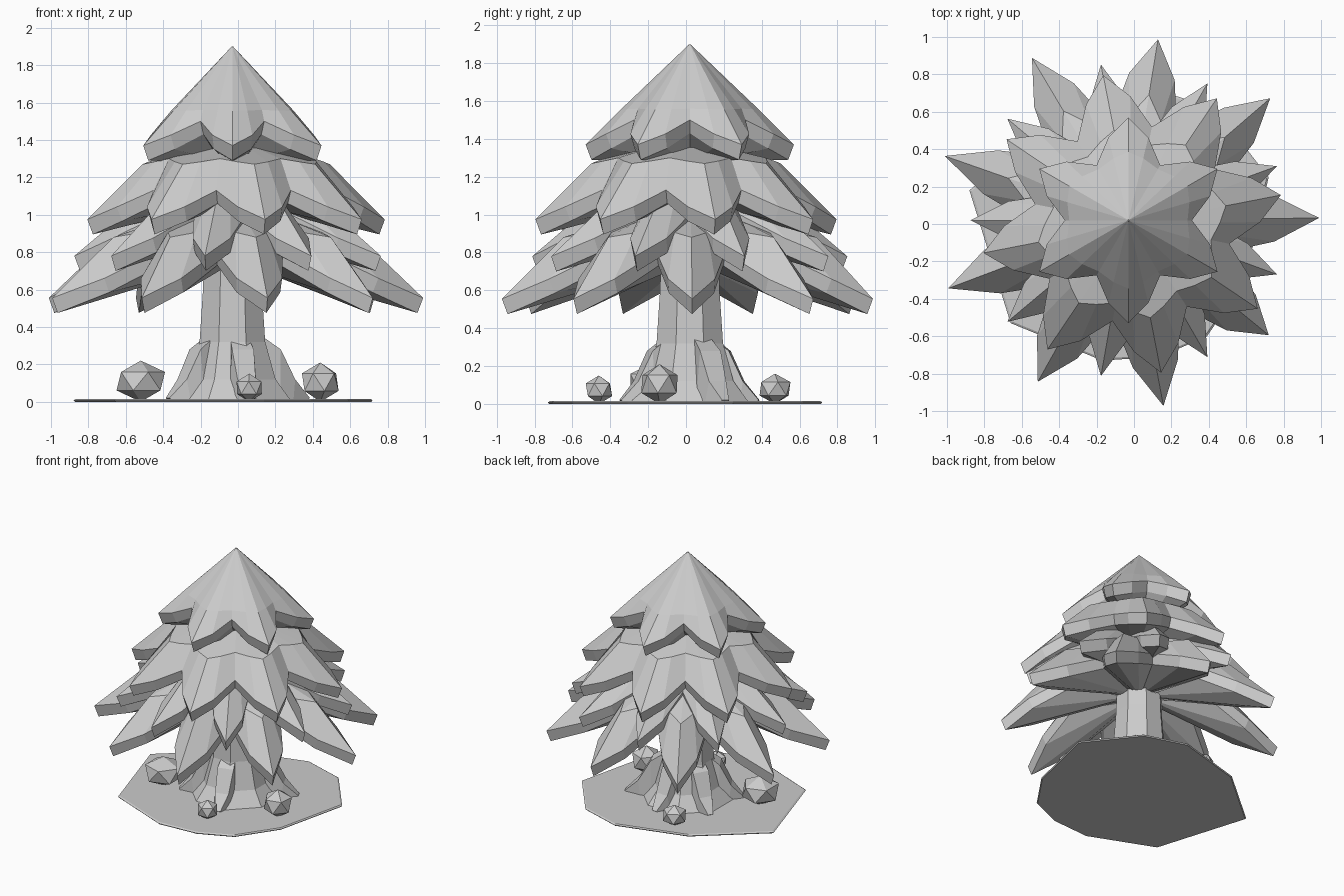
import bpy, bmesh
from math import cos, sin, pi, radians
from mathutils import Matrix, Vector

cube = bpy.data.objects.get("Cube")
if cube:
    bpy.data.objects.remove(cube)

grey = bpy.data.materials.new("light_grey")
grey.use_nodes = True
GREY = (0.6, 0.6, 0.6, 1)
grey.diffuse_color = GREY
grey.node_tree.nodes["Principled BSDF"].inputs["Base Color"].default_value = GREY

AXIS = (-0.03, 0.02)  # trunk axis


def finish(name, bm):
    bmesh.ops.recalc_face_normals(bm, faces=bm.faces)
    mesh = bpy.data.meshes.new(name)
    bm.to_mesh(mesh)
    bm.free()
    mesh.materials.append(grey)
    obj = bpy.data.objects.new(name, mesh)
    bpy.context.collection.objects.link(obj)
    return obj


def loft(name, rings):
    """Skin a stack of equal-sized point loops; close both ends with fans."""
    bm = bmesh.new()
    loops = [[bm.verts.new(p) for p in ring] for ring in rings]
    n = len(loops[0])
    for a, b in zip(loops, loops[1:]):
        for i in range(n):
            j = (i + 1) % n
            bm.faces.new((a[i], a[j], b[j], b[i]))
    for end in (loops[0], loops[-1]):
        centre = sum((v.co for v in end), Vector()) / n
        hub = bm.verts.new(centre)
        for i in range(n):
            bm.faces.new((end[i], end[(i + 1) % n], hub))
    return finish(name, bm)


def polar(r, angle, z, centre=AXIS):
    return (centre[0] + r * cos(angle), centre[1] + r * sin(angle), z)


def star_ring(reach, offset, centre, tip, valley, bulge=0.0):
    """Loop of points, one star arm per reach factor, with rounded shoulders."""
    pts = []
    step = 2 * pi / len(reach)
    mid_r = tip[0] * (1 - bulge) + valley[0] * bulge
    mid_z = tip[1] * 0.57 + valley[1] * 0.43
    for i, scale in enumerate(reach):
        a = radians(offset) + i * step
        pts.append(polar(tip[0] * scale, a, tip[1], centre))
        pts.append(polar(mid_r, a + step * 0.225, mid_z, centre))
        pts.append(polar(valley[0], a + step * 0.5, valley[1], centre))
        pts.append(polar(mid_r, a + step * 0.775, mid_z, centre))
    return pts


def bough_tier(name, reach, offset, centre, top, shoulder_tip, shoulder_valley,
               tip, valley, under):
    low_tip = (tip[0] - 0.03, tip[1] - 0.08)
    low_valley = (valley[0] - 0.03, valley[1] - 0.07)
    even = [1] * len(reach)
    loft(name, [
        star_ring(even, offset, centre, top, top),
        star_ring(even, offset, centre, shoulder_tip, shoulder_valley, 0.5),
        star_ring(reach, offset, centre, tip, valley, 0.45),
        star_ring(reach, offset, centre, low_tip, low_valley, 0.45),
        star_ring(even, offset, centre, under, under),
    ])


# Four overlapping star-shaped tiers of boughs
bough_tier("top_boughs", [1] * 6, 30, AXIS, (0.003, 1.9), (0.365, 1.555), (0.316, 1.56),
           (0.55, 1.37), (0.34, 1.5), (0.12, 1.28))
bough_tier("upper_boughs", [1] * 8, 11, (-0.01, 0.0), (0.18, 1.36), (0.51, 1.27),
           (0.43, 1.3), (0.81, 0.975), (0.53, 1.13), (0.12, 1.06))
bough_tier("middle_boughs", [1] * 9, 20, AXIS, (0.15, 1.2), (0.5, 1.07), (0.33, 1.09),
           (0.845, 0.78), (0.41, 1.0), (0.12, 0.88))
lower_reach = [1.02, 1.0, 0.98, 1.01, 1.04, 1.03, 0.99, 1.01, 0.97]
bough_tier("lower_boughs", lower_reach, 0.7, AXIS, (0.15, 1.05), (0.68, 0.88),
           (0.43, 0.94), (1.0, 0.555), (0.53, 0.8), (0.12, 0.73))

# Flared trunk
profile = [(0.34, 0.005), (0.25, 0.12), (0.19, 0.32), (0.17, 0.6), (0.16, 1.0)]
loft("trunk", [[polar(r, (i + 0.5) * pi / 4, z) for i in range(8)] for r, z in profile])

# Buttress roots
sections = [(0.15, 0.34, 0.05), (0.23, 0.28, 0.06), (0.31, 0.12, 0.05), (0.4, 0.02, 0.02)]
roots = [(-75, 0.95), (25, 1.12), (85, 0.92), (150, 0.95), (210, 1.0)]
for k, (degrees, length) in enumerate(roots):
    spin = (Matrix.Translation((*AXIS, 0)) @ Matrix.Rotation(radians(degrees), 4, "Z")
            @ Matrix.Diagonal((length, 1, 1, 1)))
    rings = []
    for r, z, w in sections:
        foot = r * 0.95
        loop = [(r, -w, z), (r, w, z), (foot, w * 1.3, 0.005), (foot, -w * 1.3, 0.005)]
        rings.append([spin @ Vector(p) for p in loop])
    loft(f"root_{k + 1}", rings)

# Ground disc with an uneven outline
outline = [(-0.66, -0.53), (-0.17, -0.73), (0.14, -0.71), (0.39, -0.6), (0.59, -0.31),
           (0.72, 0.25), (0.43, 0.62), (0.11, 0.72), (-0.42, 0.57), (-0.88, 0.18)]
loft("ground_disc", [[(x * s, y * s, z) for x, y in outline]
                     for s, z in ((0.99, 0.0), (1.0, 0.008), (0.985, 0.015))])

# Faceted rocks
rocks = [(-0.52, -0.17, 0.145, 0.11), (0.06, -0.46, 0.078, 0.075),
         (0.44, -0.14, 0.11, 0.105), (-0.23, 0.47, 0.092, 0.08)]
for k, (x, y, radius, half_height) in enumerate(rocks):
    bm = bmesh.new()
    bmesh.ops.create_icosphere(bm, subdivisions=1, radius=1)
    place = (Matrix.Translation((x, y, half_height))
             @ Matrix.Diagonal((radius, radius, half_height, 1))
             @ Matrix.Rotation(k * 0.9, 4, "Z"))
    bmesh.ops.transform(bm, matrix=place, verts=bm.verts)
    finish(f"rock_{k + 1}", bm)
